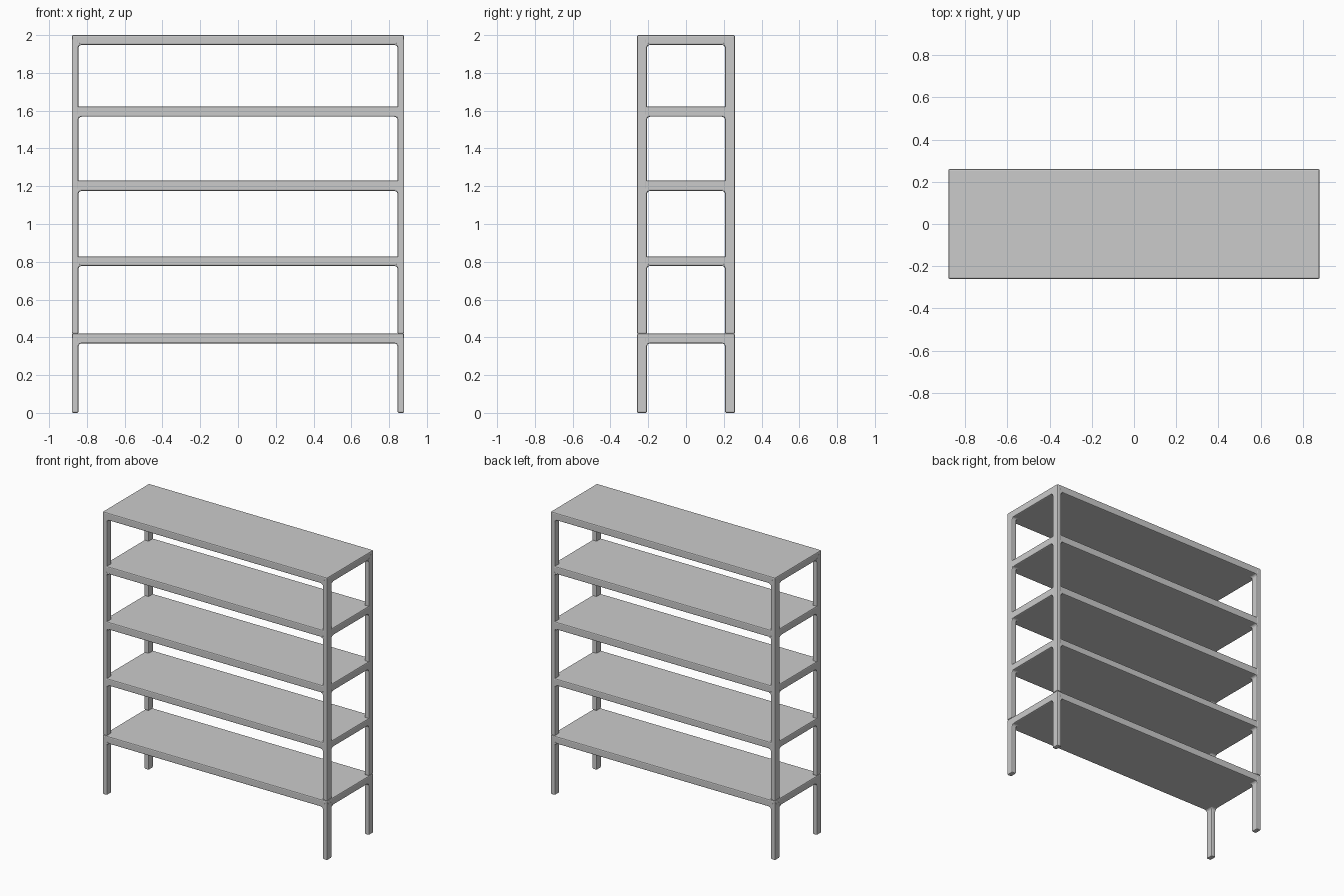
import bpy, bmesh, math

if "Cube" in bpy.data.objects:
    bpy.data.objects.remove(bpy.data.objects["Cube"])

HX, HY = 0.88, 0.26          # outer half sizes
LX, LY = 0.845, 0.207        # inner faces of the legs
BEV, FIL = 0.007, 0.017      # edge rounding, fillet under each shelf
SHELVES = [(0.367, 0.419), (0.778, 0.827), (1.175, 1.229), (1.568, 1.621), (1.948, 2.0)]


def make_object(name, bm):
    bmesh.ops.recalc_face_normals(bm, faces=bm.faces[:])
    me = bpy.data.meshes.new(name)
    bm.to_mesh(me)
    bm.free()
    ob = bpy.data.objects.new(name, me)
    bpy.context.collection.objects.link(ob)
    return ob


def shelf(name, z0, z1):
    bm = bmesh.new()
    bmesh.ops.create_cube(bm, size=1)
    for v in bm.verts:
        v.co.x *= 2 * (HX - 0.0005)
        v.co.y *= 2 * (HY - 0.0005)
        v.co.z = (z0 + z1) / 2 + v.co.z * (z1 - z0)
    bmesh.ops.bevel(bm, geom=bm.edges[:], offset=BEV, segments=2,
                    profile=0.5, affect='EDGES')
    return make_object(name, bm)


def ring(bm, z, flare=0.0, inset=0.0):
    """Rounded rectangle section of one leg at height z."""
    x0, x1 = LX - flare + inset, HX - inset
    y0, y1 = LY - flare + inset, HY - inset
    r = BEV - inset * 0.7
    verts = []
    corners = [(x1 - r, y1 - r), (x0 + r, y1 - r), (x0 + r, y0 + r), (x1 - r, y0 + r)]
    for i, (cx, cy) in enumerate(corners):
        for k in range(3):
            a = math.radians(90 * i + 45 * k)
            verts.append(bm.verts.new((cx + r * math.cos(a), cy + r * math.sin(a), z)))
    return verts


def legs(name, z_start, undersides):
    bm = bmesh.new()
    # rounded foot
    rings = [ring(bm, z_start + BEV * (1 - math.sin(t)), 0, BEV * (1 - math.cos(t)))
             for t in (math.pi / 2, math.pi / 4, 0)]
    # shaft flaring into a fillet under each shelf
    for zb in undersides:
        for k in range(6):
            t = math.pi / 2 * k / 5
            rings.append(ring(bm, zb - FIL * (1 - math.sin(t)), FIL * (1 - math.cos(t))))
        rings.append(ring(bm, zb + 0.008, FIL))
        rings.append(ring(bm, zb + 0.012))
    rings.append(ring(bm, undersides[-1] + 0.03))
    for a, b in zip(rings, rings[1:]):
        for i in range(len(a)):
            j = (i + 1) % len(a)
            bm.faces.new((a[i], a[j], b[j], b[i]))
    bm.faces.new(rings[0])
    bm.faces.new(rings[-1])
    ob = make_object(name, bm)
    # four corners
    mir = ob.modifiers.new("corners", 'MIRROR')
    mir.use_axis = (True, True, False)
    mir.use_mirror_merge = False
    return ob


# Shelves
for n, (z0, z1) in enumerate(SHELVES, 1):
    shelf(f"shelf_{n}", z0, z1)

# Base legs and the upright posts stacked on top of the base
legs("base_legs", 0.0, [SHELVES[0][0]])
legs("upper_posts", SHELVES[0][1], [z0 for z0, _ in SHELVES[1:]])
